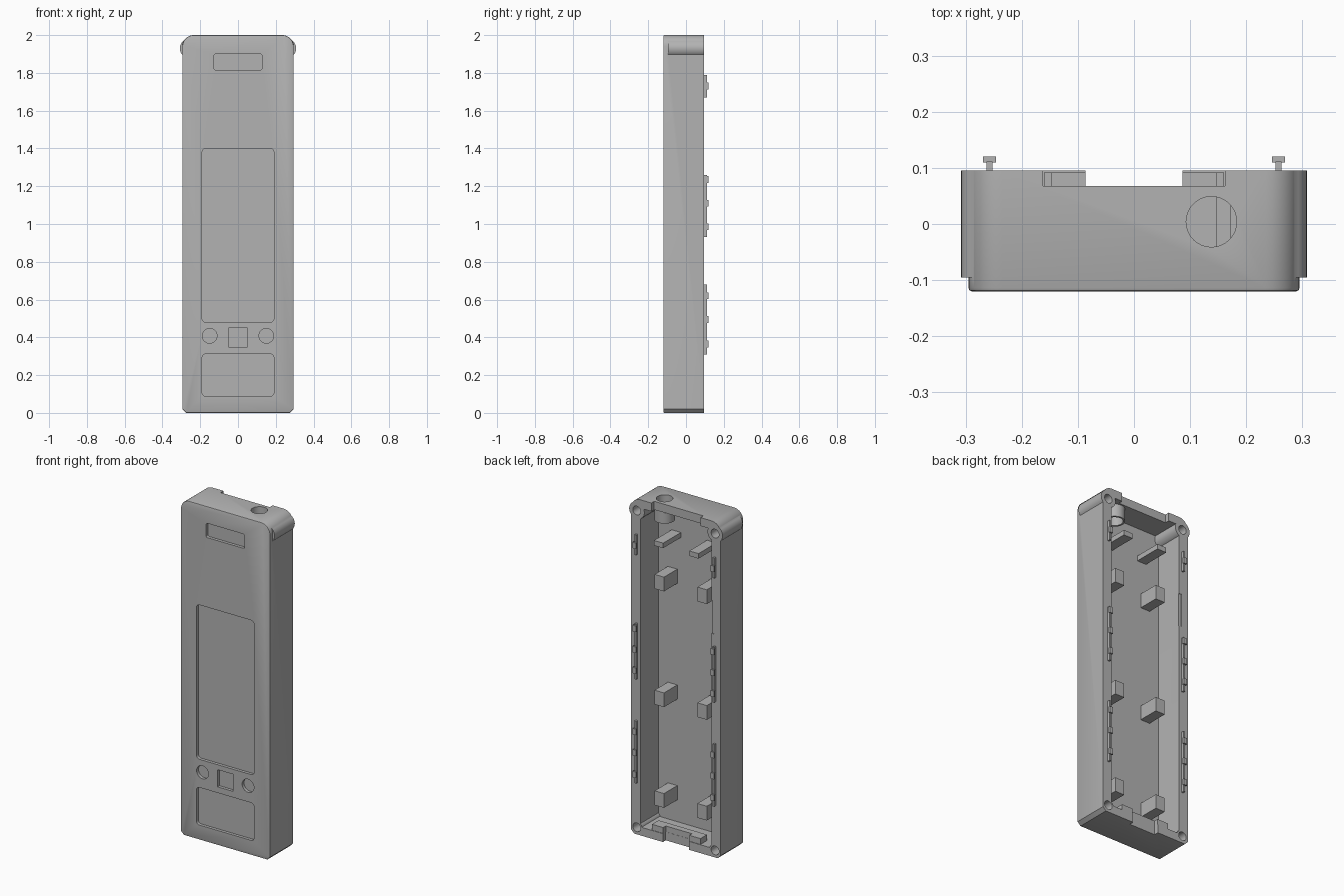
import bpy, bmesh, math
from mathutils import Matrix, Vector

if "Cube" in bpy.data.objects:
    bpy.data.objects.remove(bpy.data.objects["Cube"])

grey = bpy.data.materials.new("matte_grey")
grey.use_nodes = True
colour = (0.45, 0.45, 0.45, 1)
grey.diffuse_color = colour
grey.node_tree.nodes["Principled BSDF"].inputs["Base Color"].default_value = colour

FRONT, BACK, FLOOR = -0.12, 0.095, -0.075


def finish(name, bm):
    bmesh.ops.recalc_face_normals(bm, faces=bm.faces)
    mesh = bpy.data.meshes.new(name)
    bm.to_mesh(mesh)
    bm.free()
    mesh.materials.append(grey)
    ob = bpy.data.objects.new(name, mesh)
    bpy.context.collection.objects.link(ob)
    return ob


def corner(cx, cz, r, start, steps):
    return [(cx + r * math.cos(a), cz + r * math.sin(a))
            for a in (start + math.pi / 2 * i / steps for i in range(steps + 1))]


def panel(name, x0, x1, z0, z1, y0, y1, low=0.0, high=0.0, low_steps=6, edge=0.0):
    """Rectangle in x and z with rounded corners, extruded along y."""
    q = math.pi / 2
    if low or high:
        pts = (corner(x1 - high, z1 - high, high, 0, 8)
               + corner(x0 + high, z1 - high, high, q, 8)
               + corner(x0 + low, z0 + low, low, 2 * q, low_steps)
               + corner(x1 - low, z0 + low, low, 3 * q, low_steps))
    else:
        pts = [(x1, z1), (x0, z1), (x0, z0), (x1, z0)]
    bm = bmesh.new()
    face = bm.faces.new([bm.verts.new((x, y0, z)) for x, z in pts])
    new = bmesh.ops.extrude_face_region(bm, geom=[face], use_keep_orig=True)["geom"]
    bmesh.ops.translate(bm, vec=(0, y1 - y0, 0),
                        verts=[v for v in new if isinstance(v, bmesh.types.BMVert)])
    if edge:
        rim = [e for e in bm.edges if all(abs(v.co.y - y0) < 1e-5 for v in e.verts)]
        bmesh.ops.bevel(bm, geom=rim, offset=edge, segments=2, profile=0.5, affect='EDGES')
    return finish(name, bm)


def rod(name, start, end, r):
    """Cylinder between two points."""
    a, b = Vector(start), Vector(end)
    turn = (b - a).to_track_quat('Z', 'Y').to_matrix().to_4x4()
    bm = bmesh.new()
    bmesh.ops.create_cone(bm, cap_ends=True, segments=32, radius1=r, radius2=r,
                          depth=(b - a).length,
                          matrix=Matrix.Translation((a + b) / 2) @ turn)
    return finish(name, bm)


def combine(target, tool, operation='DIFFERENCE'):
    mod = target.modifiers.new("combine", 'BOOLEAN')
    mod.operation, mod.object, mod.solver = operation, tool, 'EXACT'
    bpy.context.view_layer.objects.active = target
    bpy.ops.object.modifier_apply(modifier=mod.name)
    bpy.data.objects.remove(tool)


# Hollow shell, open at the back
body = panel("case_body", -0.295, 0.295, 0, 2, FRONT, BACK, 0.02, 0.06, 1, 0.006)
combine(body, panel("cavity", -0.235, 0.235, 0.05, 1.95, FLOOR, 0.2, 0.02, 0.02))

# Corner screw bosses and the collar under the top hole
screws = [(x, z) for x in (-0.258, 0.258) for z in (0.042, 1.93)]
for x, z in screws:
    r = 0.036 if z < 1 else 0.05
    combine(body, rod("boss", (x, FLOOR - 0.02, z), (x, BACK, z), r), 'UNION')
combine(body, rod("collar", (0.138, 0.004, 1.875), (0.138, 0.004, 1.97), 0.056), 'UNION')
for x, z in screws:
    combine(body, rod("screw_hole", (x, -0.03, z), (x, 0.2, z), 0.026))
combine(body, rod("top_hole", (0.138, 0.004, 1.8), (0.138, 0.004, 2.1), 0.045))

# Notches through the end walls and a shallow relief on one side of the rim
combine(body, panel("top_notch", -0.162, 0.162, 1.9, 2.1, 0.068, 0.2))
combine(body, panel("bottom_notch", -0.086, 0.086, -0.1, 0.1, 0.068, 0.2))
combine(body, panel("rim_relief", -0.25, -0.2, 1.33, 1.53, 0.091, 0.2))

# Shallow recesses in the front: screen, lower panel, label, buttons
recess = (FRONT - 0.1, FRONT + 0.018)
combine(body, panel("screen", -0.19, 0.19, 0.48, 1.4, *recess, 0.02, 0.02))
combine(body, panel("lower_panel", -0.19, 0.19, 0.088, 0.312, *recess, 0.02, 0.02))
combine(body, panel("label", -0.126, 0.126, 1.815, 1.9, *recess, 0.008, 0.008))
combine(body, panel("square_button", -0.051, 0.051, 0.348, 0.45, *recess))
for x in (-0.15, 0.15):
    combine(body, rod("round_button", (x, recess[0], 0.408), (x, recess[1], 0.408), 0.039))

bpy.ops.object.select_all(action='DESELECT')
body.select_set(True)
bpy.context.view_layer.objects.active = body
bpy.ops.object.shade_smooth_by_angle(angle=math.radians(30))

# Mirrored inner supports and rear clips
for side, s in (("left", 1), ("right", -1)):
    def block(name, a, b, z0, z1, y0, y1):
        return panel(f"{side}_{name}", min(s * a, s * b), max(s * a, s * b), z0, z1, y0, y1)

    for i, z in enumerate((0.18, 0.78, 1.47)):
        block(f"support_block_{i + 1}", 0.11, 0.172, z, z + 0.085, FLOOR - 0.01, 0.05)
    block("upper_support", 0.086, 0.147, 1.75, 1.78, FLOOR - 0.01, 0.092)
    block("bottom_lip", 0.086, 0.16, 0.04, 0.085, 0.04, 0.092)

    clips = ((1.67, 1.79, (1.73,)),
             (0.93, 1.26, (0.985, 1.11, 1.235)),
             (0.31, 0.68, (0.365, 0.495, 0.62)))
    for i, (z0, z1, heads) in enumerate(clips):
        block(f"clip_rail_{i + 1}", 0.252, 0.263, z0, z1, BACK - 0.01, 0.111)
        for j, z in enumerate(heads):
            block(f"clip_head_{i + 1}_{j + 1}", 0.246, 0.269, z - 0.018, z + 0.018, 0.11, 0.12)

panel("bottom_shelf", -0.16, 0.16, 0.04, 0.085, 0.03, 0.067)
